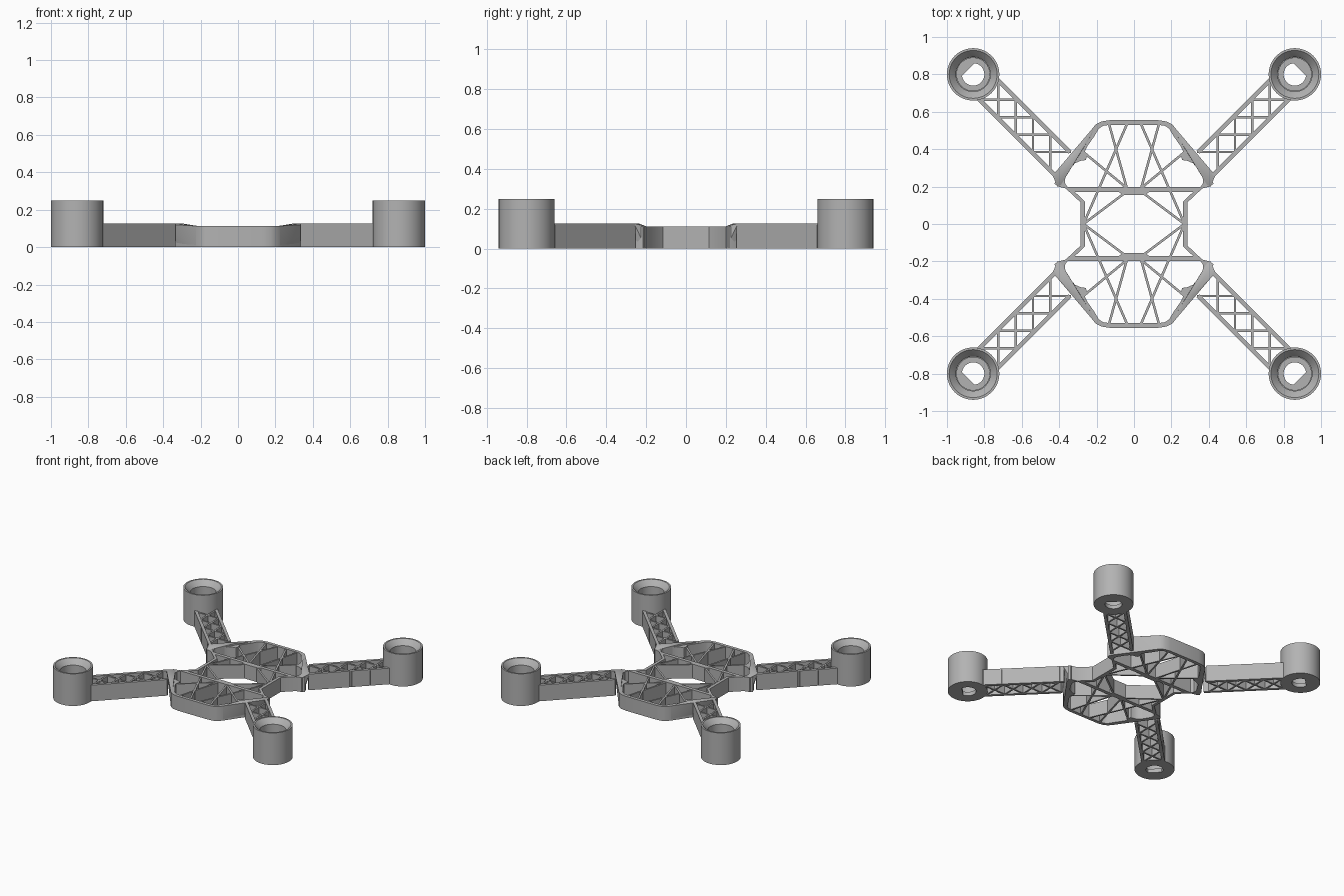
import bpy, bmesh
from math import sin, cos, pi, radians
from mathutils import Vector

if "Cube" in bpy.data.objects:
    bpy.data.objects.remove(bpy.data.objects["Cube"])

grey = bpy.data.materials.new("matte grey")
grey.use_nodes = True
grey.diffuse_color = (0.45, 0.45, 0.45, 1)
grey.node_tree.nodes["Principled BSDF"].inputs["Base Color"].default_value = grey.diffuse_color

BODY_H, ARM_H, POD_H = 0.112, 0.125, 0.25
POD = Vector((0.86, 0.80))
QUADS = {"back_left": (1, 1), "back_right": (-1, 1),
         "front_left": (1, -1), "front_right": (-1, -1)}


def finish(name, bm):
    """Turn a bmesh into a shaded, coloured object."""
    bmesh.ops.remove_doubles(bm, verts=bm.verts, dist=0.0001)
    bmesh.ops.recalc_face_normals(bm, faces=bm.faces)
    mesh = bpy.data.meshes.new(name)
    bm.to_mesh(mesh)
    bm.free()
    mesh.materials.clear()
    mesh.materials.append(grey)
    mesh.polygons.foreach_set("use_smooth", [True] * len(mesh.polygons))
    mesh.set_sharp_from_angle(angle=radians(30))
    obj = bpy.data.objects.new(name, mesh)
    bpy.context.collection.objects.link(obj)
    return obj


def plate(name, loops, height):
    """Extrude an outline with holes from z = 0 up to height."""
    curve = bpy.data.curves.new(name, "CURVE")
    curve.dimensions, curve.fill_mode = "2D", "BOTH"
    curve.extrude = height / 2
    for loop in loops:
        spline = curve.splines.new("POLY")
        spline.points.add(len(loop) - 1)
        for point, (x, y) in zip(spline.points, loop):
            point.co = (x, y, 0, 1)
        spline.use_cyclic_u = True
    temp = bpy.data.objects.new(name + "_outline", curve)
    bpy.context.collection.objects.link(temp)
    bpy.context.view_layer.update()
    mesh = temp.evaluated_get(bpy.context.evaluated_depsgraph_get()).to_mesh()
    bm = bmesh.new()
    bm.from_mesh(mesh)
    bpy.data.objects.remove(temp)
    bmesh.ops.translate(bm, verts=bm.verts, vec=(0, 0, height / 2))
    return finish(name, bm)


def add_web(bm, a, b, width, height):
    """Upright wall from a to b standing on the ground."""
    a, b = Vector(a), Vector(b)
    d = (b - a).normalized() * width / 2
    n = Vector((-d.y, d.x))
    base = bm.faces.new([bm.verts.new((p.x, p.y, 0)) for p in (a + n, a - n, b - n, b + n)])
    top = bmesh.ops.extrude_face_region(bm, geom=[base])["geom"]
    bmesh.ops.translate(bm, vec=(0, 0, height),
                        verts=[v for v in top if isinstance(v, bmesh.types.BMVert)])


def webs(name, lines, width, height):
    bm = bmesh.new()
    for a, b in lines:
        add_web(bm, a, b, width, height)
    return finish(name, bm)


def mirror_x(points):
    return points + [(-x, y) for x, y in reversed(points)]


def mirror_y(points):
    return points + [(x, -y) for x, y in reversed(points)]


# Body frame: outline, centre window and two end bays
outline = [(0.13, 0.555), (0.175, 0.548), (0.205, 0.532), (0.235, 0.495), (0.29, 0.415),
           (0.41, 0.25), (0.425, 0.215), (0.405, 0.2), (0.365, 0.19), (0.285, 0.115)]
window = [(0.06, 0.155), (0.08, 0.17), (0.315, 0.17), (0.262, 0.12)]
bay = [(0.13, 0.53), (0.165, 0.525), (0.188, 0.51), (0.215, 0.465), (0.25, 0.415),
       (0.262, 0.39), (0.252, 0.36), (0.258, 0.342), (0.285, 0.338), (0.315, 0.325),
       (0.345, 0.29), (0.367, 0.25), (0.37, 0.22), (0.355, 0.197)]
bays = [[(x, y * s) for x, y in mirror_x(bay)] for s in (1, -1)]
plate("body_frame", [mirror_x(mirror_y(outline)), mirror_x(mirror_y(window))] + bays, BODY_H)

# Thin diagonal bracing inside the body
braces = [((0.035, 0.54), (0.27, 0.0)), ((0.135, 0.54), (0.035, 0.18)),
          ((0.265, 0.38), (0.03, 0.185)), ((0.27, 0.0), (0.05, 0.165))]
webs("body_bracing", [[(x * sx, y * sy) for x, y in line]
                      for line in braces for sx, sy in QUADS.values()], 0.013, BODY_H - 0.005)


def pod_wall():
    """Turned motor cup with a chamfered rim."""
    profile = [(0.085, 0), (0.14, 0), (0.14, POD_H), (0.128, POD_H),
               (0.104, POD_H - 0.025), (0.092, POD_H - 0.04), (0.092, 0.02), (0.085, 0.02)]
    bm = bmesh.new()
    verts = [bm.verts.new((r, 0, z)) for r, z in profile]
    edges = [bm.edges.new((verts[i - 1], verts[i])) for i in range(len(verts))]
    bmesh.ops.spin(bm, geom=verts + edges, cent=(0, 0, 0), axis=(0, 0, 1),
                   angle=2 * pi, steps=64)
    return bm


for label, (sx, sy) in QUADS.items():
    def place(x, y):
        return (x * sx, y * sy)

    # Motor cup and its floor with a flat-sided hole
    cup = finish(label + "_motor_cup", pod_wall())
    cup.location = (*place(*POD), 0)
    ring = [(cos(i * pi / 24), sin(i * pi / 24)) for i in range(48)]
    hole = []
    for x, y in ring:
        over = max(0, (x + y) * 0.03 - 0.026)
        hole.append((x * 0.06 - over, y * 0.06 - over))
    plate(label + "_cup_floor",
          [[place(POD.x + x * 0.09, POD.y + y * 0.09) for x, y in ring],
           [place(POD.x + x, POD.y + y) for x, y in hole]], 0.03)

    # Arm side rails
    along = Vector((1, 1)).normalized()
    side = Vector((1, -1)).normalized()
    rails = []
    for s, root in ((-1, -0.66), (1, -0.69)):
        start = POD + side * s * 0.072 + along * root
        end = POD + side * s * 0.072 - along * 0.1
        rails.append((place(*start), place(*end)))
    webs(label + "_arm_rails", rails, 0.022, ARM_H)

    # Crossed lattice between the rails
    lattice = []
    for i in range(4):
        y = 0.385 + i * 0.093
        x = y + 0.062
        lattice.append((place(x - 0.11, y), place(x + 0.11, y)))
        lattice.append((place(x, y - 0.11), place(x, y + 0.11)))
    webs(label + "_arm_lattice", lattice, 0.013, ARM_H - 0.006)

    # Sloping gusset joining arm and body
    bm = bmesh.new()
    for x, y, z in ((0.32, 0.38, ARM_H), (0.435, 0.26, ARM_H), (0.3, 0.365, 0), (0.405, 0.235, 0),
                    (0.29, 0.375, ARM_H), (0.405, 0.235, ARM_H)):
        bm.verts.new((*place(x, y), z))
    for x, y in ((0.21, 0.525), (0.41, 0.2), (0.225, 0.48), (0.39, 0.21)):
        for z in (0, BODY_H):
            bm.verts.new((*place(x, y), z))
    hull = bmesh.ops.convex_hull(bm, input=bm.verts)
    bmesh.ops.delete(bm, geom=[v for v in hull["geom_interior"]
                               if isinstance(v, bmesh.types.BMVert)], context="VERTS")
    finish(label + "_gusset", bm)
